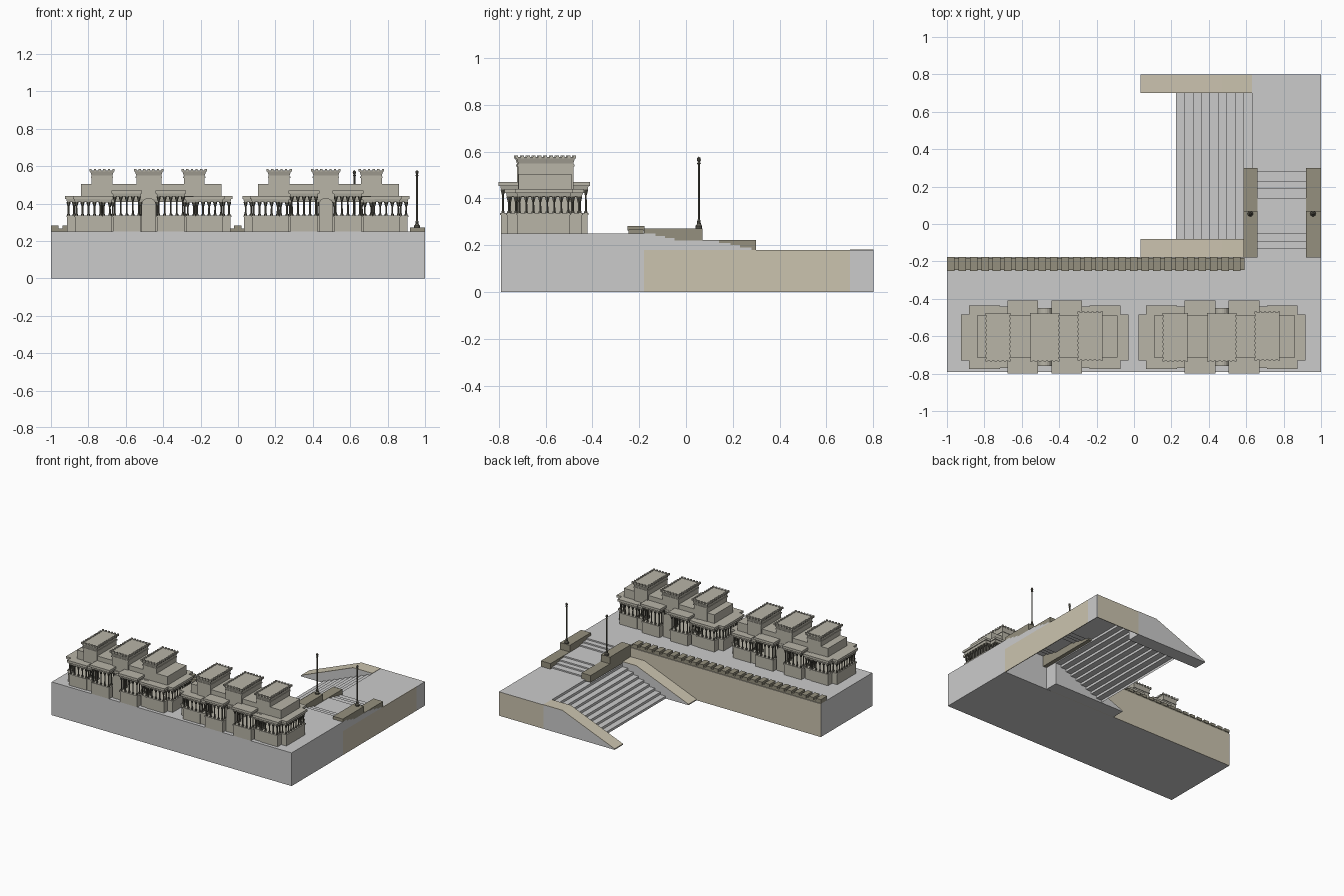
import bpy, bmesh, math
from mathutils import Matrix

if "Cube" in bpy.data.objects:
    bpy.data.objects.remove(bpy.data.objects["Cube"])


def material(name, c):
    m = bpy.data.materials.new(name)
    m.diffuse_color = (*c, 1)
    m.use_nodes = True
    m.node_tree.nodes["Principled BSDF"].inputs["Base Color"].default_value = m.diffuse_color
    return m


TAN = material("tan_stone", (0.60, 0.55, 0.43))
STONE = material("grey_brown_stone", (0.48, 0.46, 0.39))
OLIVE = material("olive_stone", (0.30, 0.28, 0.21))
DARK = material("dark_metal", (0.12, 0.115, 0.09))


def finish(name, bm, mat=None):
    me = bpy.data.meshes.new(name)
    bm.to_mesh(me)
    bm.free()
    if mat:
        me.materials.append(mat)
    ob = bpy.data.objects.new(name, me)
    bpy.context.collection.objects.link(ob)
    return ob


def add_box(bm, x0, x1, y0, y1, z0, z1, grow=0):
    """Box whose top may flare outward by grow."""
    rings = []
    for z, g in ((z0, 0), (z1, grow)):
        rings.append([bm.verts.new((x, y, z)) for x, y in
                      ((x0 - g, y0 - g), (x1 + g, y0 - g), (x1 + g, y1 + g), (x0 - g, y1 + g))])
    lo, hi = rings
    bm.faces.new(lo[::-1])
    bm.faces.new(hi)
    for i in range(4):
        j = (i + 1) % 4
        bm.faces.new((lo[i], lo[j], hi[j], hi[i]))


def box(name, *dims, mat=None):
    bm = bmesh.new()
    add_box(bm, *dims)
    return finish(name, bm, mat)


def prism(name, pts, axis, a, b, mat=None, closed=True):
    """Extrude a profile along x (points are y,z) or y (points are x,z)."""
    bm = bmesh.new()
    def put(t):
        return [bm.verts.new((t, p, z) if axis == "x" else (p, t, z)) for p, z in pts]
    A, B = put(a), put(b)
    n = len(pts)
    for i in range(n if closed else n - 1):
        j = (i + 1) % n
        bm.faces.new((A[i], A[j], B[j], B[i]))
    if closed:
        bm.faces.new(A)
        bm.faces.new(B[::-1])
    bmesh.ops.recalc_face_normals(bm, faces=bm.faces)
    return finish(name, bm, mat)


def add_lathe(bm, x, y, profile, n):
    rings = [[bm.verts.new((x + r * math.cos(2 * math.pi * i / n),
                            y + r * math.sin(2 * math.pi * i / n), z)) for i in range(n)]
             for r, z in profile]
    for lo, hi in zip(rings, rings[1:]):
        for i in range(n):
            j = (i + 1) % n
            bm.faces.new((lo[i], lo[j], hi[j], hi[i]))
    bm.faces.new(rings[0][::-1])
    bm.faces.new(rings[-1])


# Main terrace and its tan rear wall
box("terrace", -1, 1, -0.79, -0.18, 0, 0.25)
box("terrace_wall", -1, 0.59, -0.18, -0.177, 0, 0.25, mat=TAN)

# Low battlement along the terrace edge
bm = bmesh.new()
add_box(bm, -1, 0.59, -0.245, -0.182, 0.25, 0.266)
count = 26
pitch = 1.59 / count
for i in range(count):
    x = -1 + i * pitch
    add_box(bm, x, x + pitch * 0.66, -0.25, -0.177, 0.262, 0.282)
finish("battlement", bm, OLIVE)

# Shallow steps down to the lower landing
steps = [(-0.18, 0.25)]
z = 0.25
for y in (-0.13, -0.09, -0.05, 0.14, 0.19, 0.23, 0.28):
    steps += [(y, z), (y, z - 0.01)]
    z -= 0.01
prism("landing_steps", steps + [(0.8, 0.18)], "x", 0.63, 1, closed=False)
prism("step_cheek", steps + [(-0.18, 0.18)], "x", 0.995, 1)
box("landing_side_wall", 0.995, 1, -0.18, 0.7, 0, 0.18, mat=TAN)
box("landing_side_wall_end", 0.995, 1, 0.7, 0.8, 0, 0.18)
box("landing_back_wall", 0.63, 1, 0.795, 0.8, 0, 0.18, mat=TAN)

# Stepped parapets beside the shallow steps
top = [(0.3, 0.18), (0.3, 0.222), (0.07, 0.222), (0.07, 0.272), (-0.18, 0.272)]
prism("parapet_right", steps + top, "x", 0.92, 1, OLIVE)
prism("parapet_left", [(-0.18, 0.17), (0.3, 0.17)] + top[1:], "x", 0.585, 0.66, OLIVE)

# Lamp posts on the parapets
for side, x in (("left", 0.622), ("right", 0.957)):
    bm = bmesh.new()
    add_lathe(bm, x, 0.055, [(0.015, 0.27), (0.015, 0.282), (0.009, 0.29), (0.007, 0.305),
                             (0.005, 0.31), (0.005, 0.545), (0.009, 0.55), (0.004, 0.555),
                             (0.009, 0.563), (0.007, 0.573), (0.001, 0.578)], 10)
    finish("lamp_post_" + side, bm, DARK)

# Large stair going down towards the left, an open sheet
stair = [(0.225, 0)]
for i in range(10):
    stair += [(0.225 + 0.045 * i, 0.018 * (i + 1)), (0.27 + 0.045 * i, 0.018 * (i + 1))]
stair[-1] = (0.63, 0.18)
prism("large_stair", stair, "y", -0.08, 0.7, closed=False)

# Sloping side walls of the large stair with tan copings
slope = [(0.035, 0.0), (0.035, 0.004), (0.47, 0.178), (0.63, 0.178), (0.63, 0)]
coping = [(0.035, 0.004), (0.47, 0.178), (0.63, 0.178), (0.63, 0.182), (0.47, 0.182), (0.035, 0.008)]
for name, a, b in (("front", -0.178, -0.08), ("back", 0.7, 0.8)):
    prism("stair_side_" + name, slope, "y", a, b)
    prism("stair_coping_" + name, coping, "y", a, b, TAN)

# Footprints of one building relative to its centre: x0, x1, y0, y1, cornice height
CX, CY = -0.477, -0.605
plan = [(-0.447, 0.447, -0.73, -0.485, 0.44)]
for s in (1, -1):
    for a, b, d, h in ((0.24, 0.405, 0.17, 0.44), (0.19, 0.26, 0.165, 0.438), (0.035, 0.2, 0.195, 0.47)):
        x0, x1 = sorted((s * a, s * b))
        plan.append((x0, x1, CY - d, CY + d, h))


def inside_other(x, y, me):
    e = 0.014
    return any(r is not me and r[0] + e < x < r[1] - e and r[2] + e < y < r[3] - e for r in plan)


def line(a, b, pitch):
    n = max(1, round((b - a) / pitch))
    return [a + (b - a) * i / n for i in range(n + 1)]


# Base walls, cornices and colonnades
walls, cornices, columns = bmesh.new(), bmesh.new(), bmesh.new()
for r in plan:
    x0, x1, y0, y1, h = r
    k = 0.01
    add_box(walls, CX + x0 + k, CX + x1 - k, y0 + k, y1 - k, 0.25, 0.33)
    add_box(walls, CX + x0 + 0.006, CX + x1 - 0.006, y0 + 0.006, y1 - 0.006, 0.328, 0.337)
    add_box(cornices, CX + x0 + k, CX + x1 - k, y0 + k, y1 - k, h - 0.033, h - 0.015, 0.004)
    add_box(cornices, CX + x0, CX + x1, y0, y1, h - 0.017, h)
    e = 0.018
    spots = {(x, y) for x in line(x0 + e, x1 - e, 0.03) for y in (y0 + e, y1 - e)}
    spots |= {(x, y) for y in line(y0 + e, y1 - e, 0.03) for x in (x0 + e, x1 - e)}
    t = h - 0.032
    for x, y in sorted(spots):
        if not inside_other(x, y, r):
            add_lathe(columns, CX + x, y, [(0.008, 0.335), (0.008, 0.343), (0.005, 0.347),
                                           (0.0045, t - 0.025), (0.007, t - 0.018),
                                           (0.011, t - 0.003), (0.011, t)], 6)
parts = [finish("base_walls", walls, STONE), finish("cornices", cornices, STONE),
         finish("columns", columns, DARK)]

# Arched portal in the middle
arch = [(CX - 0.038, 0.25), (CX + 0.038, 0.25)]
arch += [(CX + 0.038 * math.cos(a), 0.395 + 0.035 * math.sin(a))
         for a in (math.pi * i / 10 for i in range(11))]
parts.append(prism("arched_portal", arch, "y", CY - 0.155, CY + 0.155, STONE))

# Upper storey and three towers with flared, scalloped crowns
parts.append(box("upper_storey", CX - 0.363, CX + 0.39, -0.715, -0.49, 0.435, 0.505, mat=STONE))
towers = bmesh.new()
for u, w, dy in ((-0.25, 0.056, 0), (0, 0.067, 0), (0.243, 0.056, 0.006)):
    x, y0, y1 = CX + u, CY - 0.118 + dy, CY + 0.118 + dy
    add_box(towers, x - w, x + w, y0, y1, 0.44, 0.552)
    add_box(towers, x - w - 0.004, x + w + 0.004, y0 - 0.004, y1 + 0.004, 0.536, 0.545)
    add_box(towers, x - w, x + w, y0, y1, 0.55, 0.577, 0.009)
    X, Y0, Y1 = w + 0.006, y0 - 0.006, y1 + 0.006
    rim = [(a, b) for a in line(x - X, x + X, 0.026) for b in (Y0, Y1)]
    rim += [(a, b) for b in line(Y0, Y1, 0.026)[1:-1] for a in (x - X, x + X)]
    for a, b in rim:
        add_box(towers, a - 0.006, a + 0.006, b - 0.006, b + 0.006, 0.57, 0.584)
parts.append(finish("towers", towers, STONE))

# Second identical building to the right
for ob in parts:
    twin = ob.copy()
    twin.name = ob.name + "_right"
    twin.location.x = 0.947
    bpy.context.collection.objects.link(twin)
